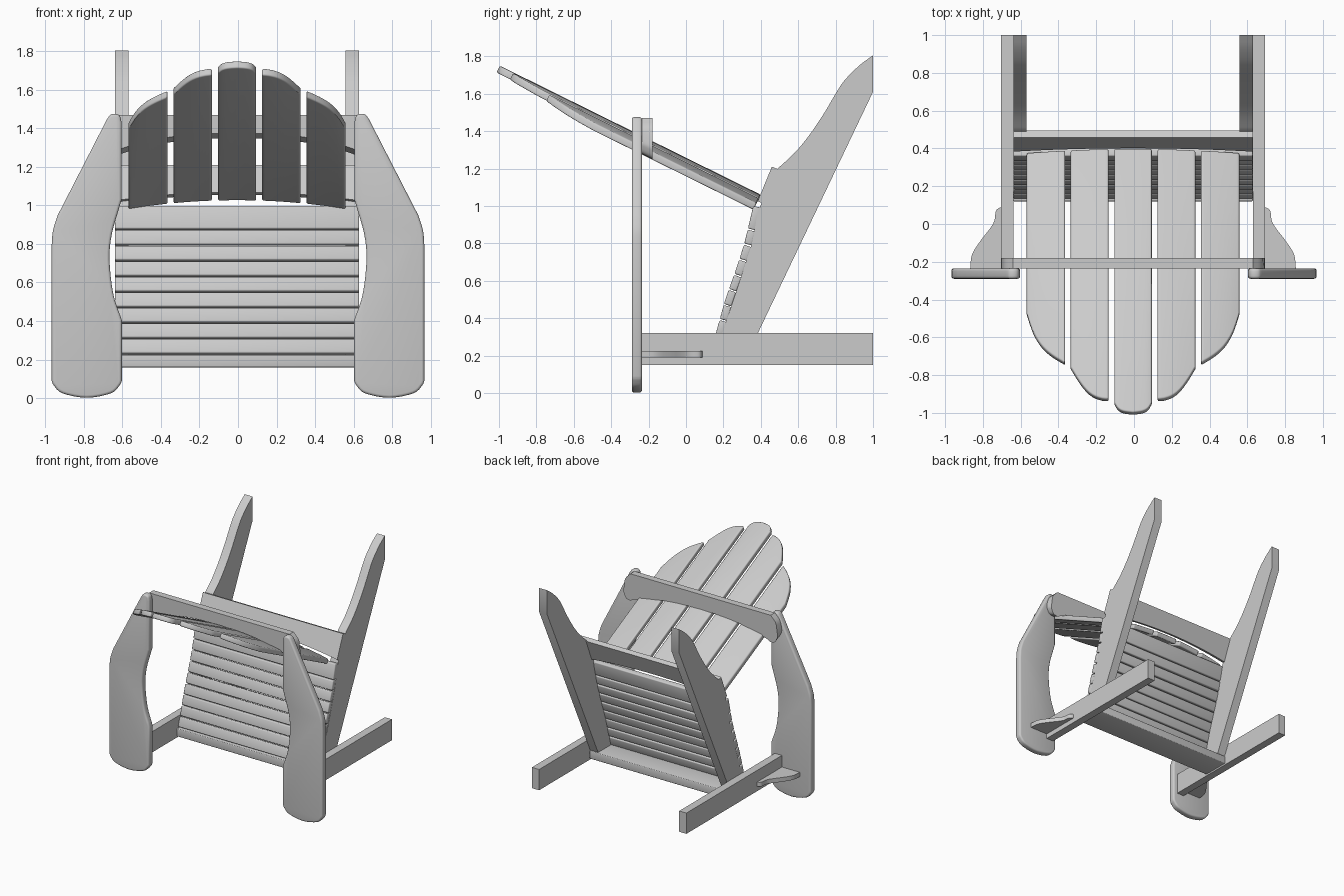
import bpy, bmesh, math
from mathutils import Vector

if "Cube" in bpy.data.objects:
    bpy.data.objects.remove(bpy.data.objects["Cube"])

CX = -0.005  # small sideways offset of the frame


def finish(name, bm, bevel=0.0):
    bmesh.ops.recalc_face_normals(bm, faces=bm.faces)
    me = bpy.data.meshes.new(name)
    bm.to_mesh(me)
    bm.free()
    ob = bpy.data.objects.new(name, me)
    bpy.context.collection.objects.link(ob)
    bpy.ops.object.select_all(action='DESELECT')
    ob.select_set(True)
    bpy.context.view_layer.objects.active = ob
    if bevel:
        m = ob.modifiers.new("bevel", 'BEVEL')
        m.width = bevel
        m.segments = 3
        m.limit_method = 'ANGLE'
        m.angle_limit = math.radians(50)
        bpy.ops.object.modifier_apply(modifier=m.name)
    bpy.ops.object.shade_smooth_by_angle(angle=math.radians(35))
    return ob


def prism(name, pts, place, t0, t1, bevel=0.0):
    """Extrude a 2D outline between t0 and t1; place(a, b, t) gives the 3D point."""
    bm = bmesh.new()
    lo = [bm.verts.new(place(a, b, t0)) for a, b in pts]
    hi = [bm.verts.new(place(a, b, t1)) for a, b in pts]
    bm.faces.new(lo)
    bm.faces.new(hi)
    n = len(pts)
    for i in range(n):
        j = (i + 1) % n
        bm.faces.new((lo[i], lo[j], hi[j], hi[i]))
    return finish(name, bm, bevel)


def curve(pts, steps=4):
    """Smooth open curve through the points."""
    p = [Vector(q) for q in pts]
    p = [2 * p[0] - p[1]] + p + [2 * p[-1] - p[-2]]
    out = []
    for i in range(1, len(p) - 2):
        a, b, c, d = p[i - 1:i + 3]
        for k in range(steps):
            t = k / steps
            out.append(tuple(0.5 * (2 * b + (c - a) * t + (2 * a - 5 * b + 4 * c - d) * t * t
                                    + (3 * b - a - 3 * c + d) * t ** 3)))
    return out + [tuple(p[-2])]


def interp(table, v):
    for (a, fa), (b, fb) in zip(table, table[1:]):
        if v <= b or (b, fb) == table[-1]:
            return fa + (fb - fa) * (v - a) / (b - a)


# outlines
arm = (curve([(.603, .09), (.615, .065), (.66, .025), (.785, .002), (.91, .025), (.955, .065), (.967, .09)])
       + curve([(.967, .79), (.96, .87), (.935, .95)])
       + curve([(.68, 1.447), (.662, 1.47), (.635, 1.475), (.613, 1.463), (.604, 1.43)])
       + curve([(.604, 1.03), (.62, .975), (.655, .85), (.667, .72), (.647, .54), (.603, .405)]))
stringer = ([(.16, .225), (.20, .335), (.30, .637), (.353, .803), (.385, .97), (.41, 1.03)]
            + curve([(.49, 1.2), (.58, 1.283), (.66, 1.38), (.741, 1.5), (.795, 1.592),
                     (.848, 1.672), (.928, 1.752), (1.0, 1.805)])
            + [(1.0, 1.61), (.339, .225)])
bracket = [(.69, -.235)] + curve([(.862, -.235), (.852, -.16), (.805, -.085), (.762, -.03),
                                  (.735, .015), (.726, .07), (.703, .088)]) + [(.69, .088)]
leg = [(-.235, .15), (1, .15), (1, .32), (-.235, .32)]

for side, s in (("left", -1), ("right", 1)):
    prism("arm_" + side, arm, lambda a, b, t: (s * a, t, b), -.29, -.235, .014)
    prism("leg_" + side, leg, lambda a, b, t: (CX + s * t, a, b), .634, .699)
    prism("stringer_" + side, stringer, lambda a, b, t: (CX + s * t, a, b), .563, .634)
    prism("arm_bracket_" + side, bracket, lambda a, b, t: (CX + s * a, b, t), .19, .225)

# seat slats following the curved stringer edge
edge = [(.235, .132), (.32, .16), (.392, .18), (.477, .203), (.557, .23), (.637, .259),
        (.723, .288), (.803, .313), (.883, .332), (1.01, .362)]
for k in range(10):
    z0 = .235 + .081 * k * .995
    z1 = z0 + .074 if k < 9 else 1.02
    if k == 9:
        break
    if k == 8:
        z1 = 1.0 if z0 > .87 else z1
    a = Vector((interp(edge, z0), z0))
    b = Vector((interp(edge, z1), z1))
    d = (b - a).normalized()
    n = Vector((d.y, -d.x)) * .042
    prism("seat_slat_%d" % (k + 1), [a, b, b + n, a + n],
          lambda y, z, t: (CX + t, y, z), -.634, .634, .008)

# front apron
prism("apron", [(.12, .16), (.35, .16), (.35, .225), (.12, .225)],
      lambda y, z, t: (CX + t, y, z), -.634, .634, .006)

# lower back brace, tilted with the stringers and arched along its lower edge
low = [(-.634, .2), (.634, .2)]
low += [(x / 20 * .634, .048 * (1 - (x / 20) ** 2)) for x in range(20, -21, -2)]
prism("lower_back_brace", low,
      lambda a, b, t: (CX + a, .383 + .38 * b + .925 * t, 1.025 + .925 * b - .38 * t), 0, .039)

# upper back brace with bevelled arched lower edge and rounded ends
half = curve([(0, 1.376), (.2, 1.37), (.35, 1.354), (.5, 1.325), (.6, 1.295)])
half += curve([(.635, 1.277), (.67, 1.285), (.69, 1.315), (.697, 1.35), (.68, 1.42), (.635, 1.47)])
up = half + [(-x, z) for x, z in reversed(half[1:])]
prism("upper_back_brace", up,
      lambda a, b, t: (CX + a, t, b - (.027 if t > -.2 and b < 1.4 else 0)), -.235, -.18)

# back slats, laid on a shallow arc and cut to a rounded top
S, C = .443, .896


def back_slat(name, x0, x1, top, n=12):
    bm = bmesh.new()
    rows = []
    for i in range(n + 1):
        x = x0 + (x1 - x0) * i / n
        w = -.05 * (x / .56) ** 2
        y_end = interp(top, abs(x))
        u1 = (.4 + S * w - y_end) / C
        rows.append([bm.verts.new((CX + x, .4 - C * u + S * h, 1.06 + S * u + C * h))
                     for u, h in ((0, w), (u1, w), (u1, w - .04), (0, w - .04))])
    for a, b in zip(rows, rows[1:]):
        for k in range(4):
            j = (k + 1) % 4
            bm.faces.new((a[k], a[j], b[j], b[k]))
    bm.faces.new(rows[0])
    bm.faces.new(rows[-1])
    finish(name, bm, .009)


mid = curve([(0, -.995), (.05, -.988), (.08, -.972), (.099, -.94)])
second = curve([(.13, -.924), (.165, -.921), (.21, -.905), (.25, -.873), (.29, -.82), (.33, -.754)])
outer = curve([(.36, -.733), (.43, -.69), (.485, -.64), (.53, -.565), (.563, -.466)])
back_slat("back_slat_middle", -.099, .099, mid, 24)
for side, s in (("left", -1), ("right", 1)):
    back_slat("back_slat_inner_" + side, s * .13, s * .33, second)
    back_slat("back_slat_outer_" + side, s * .36, s * .563, outer)
